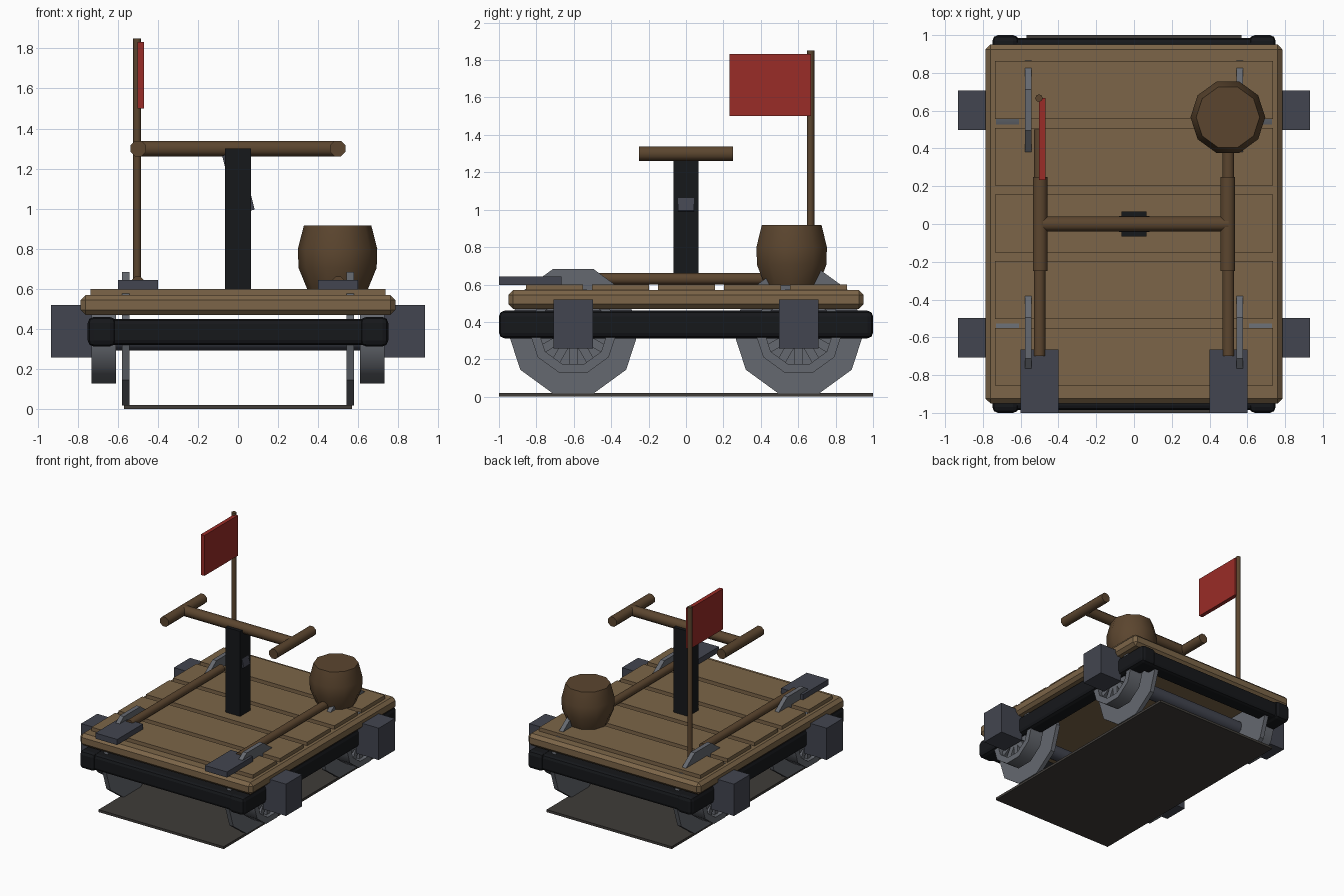
import bpy, bmesh
from math import pi, sin, cos, radians
from mathutils import Matrix, Vector

if "Cube" in bpy.data.objects:
    bpy.data.objects.remove(bpy.data.objects["Cube"])


def mat(name, r, g, b):
    m = bpy.data.materials.new(name)
    m.diffuse_color = (r, g, b, 1)
    m.use_nodes = True
    m.node_tree.nodes["Principled BSDF"].inputs["Base Color"].default_value = m.diffuse_color
    return m


PLANK = mat("plank_wood", 0.20, 0.13, 0.065)
WOOD = mat("dark_wood", 0.105, 0.06, 0.028)
BLACK = mat("black_iron", 0.008, 0.009, 0.011)
STEEL = mat("steel", 0.13, 0.14, 0.16)
SLATE = mat("slate_iron", 0.055, 0.06, 0.08)
RED = mat("red_cloth", 0.32, 0.025, 0.02)
BED = mat("bed", 0.05, 0.045, 0.04)


def finish(name, bm, m, smooth=False):
    bmesh.ops.recalc_face_normals(bm, faces=bm.faces)
    me = bpy.data.meshes.new(name)
    bm.to_mesh(me)
    bm.free()
    ob = bpy.data.objects.new(name, me)
    bpy.context.collection.objects.link(ob)
    me.materials.append(m)
    if smooth:
        bpy.context.view_layer.objects.active = ob
        for o in bpy.context.selected_objects:
            o.select_set(False)
        ob.select_set(True)
        bpy.ops.object.shade_smooth_by_angle(angle=radians(50))
    return ob


def box(name, x, y, z, m, bevel=0, segs=1):
    """Box from (min, max) ranges, with optional bevel."""
    bm = bmesh.new()
    bmesh.ops.create_cube(bm, size=1)
    for v in bm.verts:
        v.co = Vector([(a + b) / 2 + c * (b - a) for (a, b), c in zip((x, y, z), v.co)])
    if bevel:
        bmesh.ops.bevel(bm, geom=bm.edges[:], offset=bevel, segments=segs,
                        affect='EDGES', profile=0.5)
    return finish(name, bm, m)


ROT = {'X': Matrix.Rotation(pi / 2, 4, 'Y'), 'Y': Matrix.Rotation(pi / 2, 4, 'X'),
       'Z': Matrix.Identity(4)}


def rod(name, centre, axis, length, r, sides, m, smooth=True, turn=0):
    bm = bmesh.new()
    bmesh.ops.create_cone(bm, cap_ends=True, segments=sides, radius1=r, radius2=r, depth=length,
                          matrix=Matrix.Translation(centre) @ ROT[axis] @ Matrix.Rotation(turn, 4, 'Z'))
    return finish(name, bm, m, smooth)


def lathe(name, centre, axis, profile, sides, m, closed=False):
    """Revolve (radius, height) points; a closed profile makes a ring."""
    bm = bmesh.new()
    rings = [[bm.verts.new((r * cos(2 * pi * i / sides), r * sin(2 * pi * i / sides), h))
              for i in range(sides)] for r, h in profile]
    pairs = list(zip(rings, rings[1:]))
    if closed:
        pairs.append((rings[-1], rings[0]))
    else:
        bm.faces.new(rings[0])
        bm.faces.new(rings[-1])
    for a, b in pairs:
        for i in range(sides):
            j = (i + 1) % sides
            bm.faces.new((a[i], a[j], b[j], b[i]))
    turn = Matrix.Rotation(pi / 2, 4, 'Z') if axis == 'X' else Matrix.Identity(4)
    bm.transform(Matrix.Translation(centre) @ ROT[axis] @ turn)
    return finish(name, bm, m, True)


# Thin bed under the wheels
box("track_bed", (-0.57, 0.57), (-1, 1), (0, 0.02), BED)

# Deck, planks
box("deck", (-0.785, 0.785), (-0.95, 0.95), (0.47, 0.57), PLANK, 0.025)
for i in range(5):
    c = (i - 2) * 0.353 + 0.003
    box(f"plank_{i + 1}", (-0.735, 0.735), (c - 0.153, c + 0.153), (0.565, 0.60), PLANK)

# Under frame
for s, n in ((-1, "left"), (1, "right")):
    x = sorted((s * 0.61, s * 0.75))
    box(f"side_beam_{n}", x, (-1, 1), (0.312, 0.46), BLACK, 0.03, 2)
for s, n in ((-1, "front"), (1, "back")):
    y = sorted((s * 0.85, s * 0.985))
    box(f"end_beam_{n}", (-0.745, 0.745), y, (0.32, 0.45), BLACK, 0.025, 2)

# Axles, flanged spoked wheels, journal boxes
for sy, ny in ((-1, "front"), (1, "back")):
    y = sy * 0.603
    rod(f"axle_{ny}", (0, y, 0.35), 'X', 1.46, 0.06, 10, SLATE)
    for s, nx in ((-1, "left"), (1, "right")):
        tag = f"{ny}_{nx}"
        rod(f"wheel_flange_{tag}", (s * 0.56, y, 0.35), 'X', 0.036, 0.35, 10, STEEL, False)
        lathe(f"wheel_tread_{tag}", (s * 0.67, y, 0.35), 'X',
              [(0.235, -0.06), (0.235, 0.06), (0.185, 0.06), (0.185, -0.06)], 10, STEEL, True)
        bm = bmesh.new()
        for k in range(12):
            bmesh.ops.create_cube(bm, size=1, matrix=Matrix.Translation((s * 0.67, y, 0.35))
                                  @ Matrix.Rotation(k * pi / 6, 4, 'X')
                                  @ Matrix.Translation((0, 0, 0.11))
                                  @ Matrix.Diagonal((0.06, 0.045, 0.15, 1)))
        finish(f"wheel_spokes_{tag}", bm, STEEL)
        box(f"journal_box_{tag}", sorted((s * 0.725, s * 0.933)), (y - 0.105, y + 0.105),
            (0.258, 0.52), SLATE)

# Pump post, linkage and rocking handle
box("pump_post", (-0.066, 0.066), (-0.066, 0.066), (0.57, 1.30), BLACK)
link = box("pump_link", (-0.046, 0.046), (-0.042, 0.042), (-0.15, 0.15), SLATE)
link.location = (0.002, 0, 1.13)
link.rotation_euler = (0, -0.245, 0)
rod("pump_crossbar", (0, 0, 1.30), 'X', 1.0, 0.042, 8, WOOD, True, pi / 8)
for s, n in ((-1, "left"), (1, "right")):
    rod(f"pump_handle_{n}", (s * 0.497, 0, 1.30), 'Y', 0.5, 0.042, 8, WOOD, True, pi / 8)
    # Shovels lying on the deck
    rod(f"shovel_shaft_{n}", (s * 0.5, -0.1, 0.63), 'Y', 1.2, 0.033, 8, WOOD, True, pi / 8)
    box(f"shovel_blade_{n}", (s * 0.5 - 0.1, s * 0.5 + 0.1), (-1, -0.665), (0.597, 0.643), SLATE)

# Barrel
lathe("barrel", (0.497, 0.565, 0), 'Z',
      [(0.15, 0.595), (0.195, 0.705), (0.198, 0.80), (0.168, 0.917)], 10, WOOD)

# Flag
rod("flag_pole", (-0.503, 0.666, 1.22), 'Z', 1.26, 0.02, 8, WOOD)
box("flag", (-0.502, -0.469), (0.233, 0.668), (1.50, 1.833), RED)
